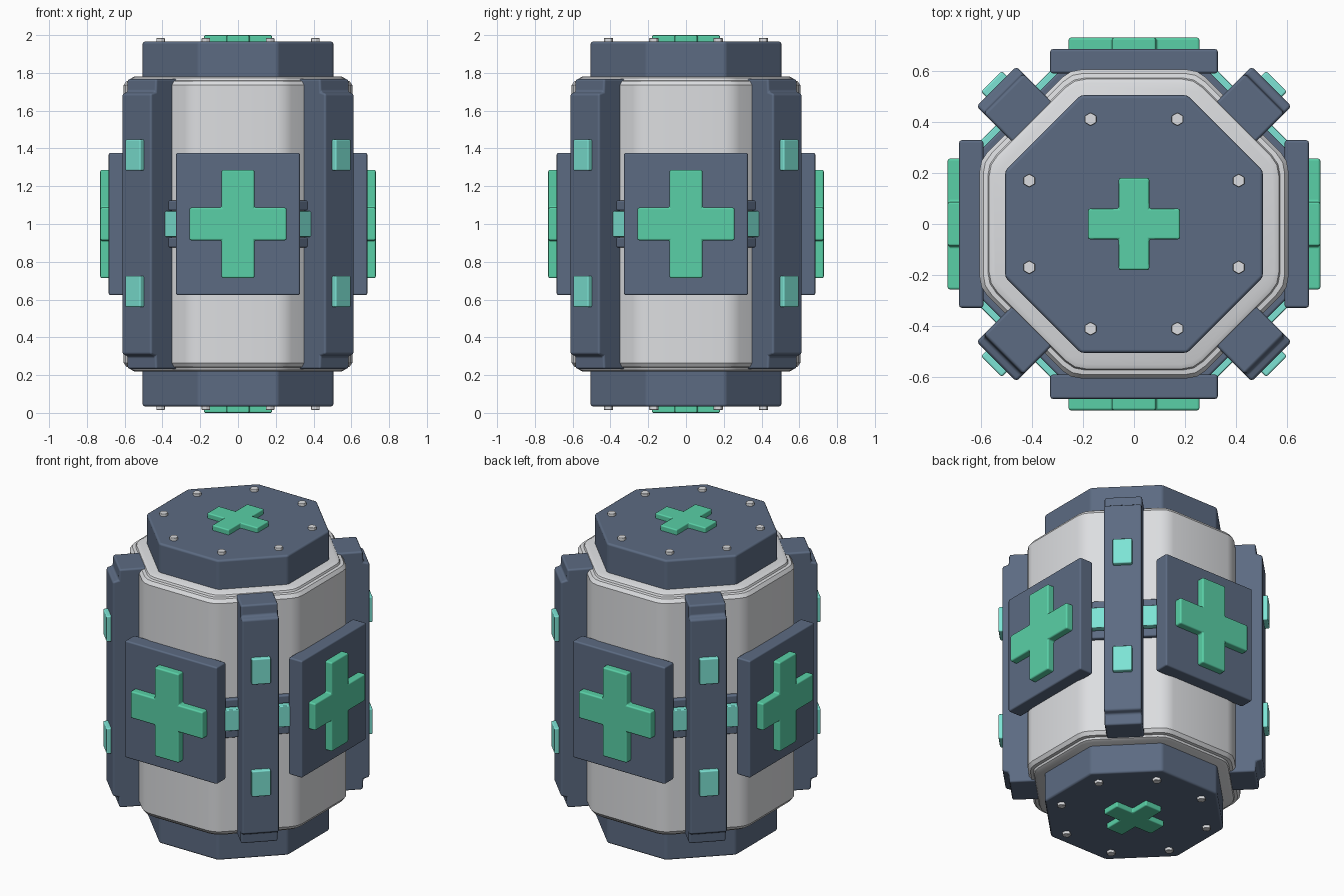
import bpy, bmesh, math
from mathutils import Matrix, Vector

cube = bpy.data.objects.get("Cube")
if cube:
    bpy.data.objects.remove(cube, do_unlink=True)


def material(name, rgb):
    m = bpy.data.materials.new(name)
    m.use_nodes = True
    m.diffuse_color = (*rgb, 1)
    bsdf = next(n for n in m.node_tree.nodes if n.type == 'BSDF_PRINCIPLED')
    bsdf.inputs["Base Color"].default_value = (*rgb, 1)
    return m


SLATE = material("slate blue", (0.107, 0.147, 0.225))
WHITE = material("off white", (0.72, 0.73, 0.75))
GREEN = material("mint green", (0.10, 0.63, 0.385))
TEAL = material("pale teal", (0.205, 0.77, 0.66))

MID = 1.0
UP = Matrix.Translation((0, 0, MID))


def finish(name, bm, mat, matrix, bevel=0.0):
    bmesh.ops.recalc_face_normals(bm, faces=bm.faces)
    me = bpy.data.meshes.new(name)
    bm.to_mesh(me)
    bm.free()
    me.materials.append(mat)
    ob = bpy.data.objects.new(name, me)
    bpy.context.collection.objects.link(ob)
    ob.matrix_world = matrix
    if bevel:
        me.polygons.foreach_set("use_smooth", [True] * len(me.polygons))
        mod = ob.modifiers.new("soft edges", 'BEVEL')
        mod.width = bevel
        mod.segments = 2
        mod.limit_method = 'ANGLE'
        mod.harden_normals = True
    return ob


def prism(name, outline, z0, z1, mat, matrix, bevel=0.0):
    """Extrude a flat outline along local z."""
    bm = bmesh.new()
    face = bm.faces.new([bm.verts.new((x, y, z0)) for x, y in outline])
    new = bmesh.ops.extrude_face_region(bm, geom=[face])["geom"]
    bmesh.ops.translate(bm, vec=(0, 0, z1 - z0),
                        verts=[v for v in new if isinstance(v, bmesh.types.BMVert)])
    return finish(name, bm, mat, matrix, bevel)


def rect(w, h):
    return [(-w, -h), (w, -h), (w, h), (-w, h)]


def ngon(n, radius, turn=0.0):
    return [(radius * math.cos(math.tau * i / n + turn),
             radius * math.sin(math.tau * i / n + turn)) for i in range(n)]


def octagon(apothem):
    return ngon(8, apothem / math.cos(math.pi / 8), math.pi / 8)


def soft_octagon(apothem, cut):
    """Octagon whose corners are rounded with three points."""
    corners = [Vector(p) for p in octagon(apothem)]
    pts = []
    for i, c in enumerate(corners):
        before = (corners[i - 1] - c).normalized() * cut
        after = (corners[(i + 1) % 8] - c).normalized() * cut
        pts += [c + before, c + (before + after) * 0.25, c + after]
    return pts


def cross(w, h, arm):
    return [(arm, -h), (arm, -arm), (w, -arm), (w, arm), (arm, arm), (arm, h),
            (-arm, h), (-arm, arm), (-w, arm), (-w, -arm), (-arm, -arm), (-arm, -h)]


def facing(angle):
    """Local z points outward at the angle, local y points up."""
    return UP @ Matrix.Rotation(angle, 4, 'Z') @ Matrix(
        ((0, 0, 1, 0), (1, 0, 0, 0), (0, 1, 0, 0), (0, 0, 0, 1)))


# Main shell with a stepped rim at both ends
upper = [(0.605, 0.735), (0.59, 0.757), (0.572, 0.76), (0.567, 0.772), (0.55, 0.78)]
profile = [(a, -z) for a, z in reversed(upper)] + upper
bm = bmesh.new()
rings = [[bm.verts.new((p.x, p.y, z)) for p in soft_octagon(a, 0.045)] for a, z in profile]
for low, high in zip(rings, rings[1:]):
    for i in range(len(low)):
        j = (i + 1) % len(low)
        bm.faces.new((low[i], low[j], high[j], high[i]))
bm.faces.new(rings[0])
bm.faces.new(rings[-1])
shell = finish("main_shell", bm, WHITE, UP)
bpy.ops.object.select_all(action='DESELECT')
shell.select_set(True)
bpy.context.view_layer.objects.active = shell
bpy.ops.object.shade_smooth_by_angle(angle=math.radians(30))

# End caps with bolts and a cross
for end, flip in (("top", 0), ("bottom", math.pi)):
    m = UP @ Matrix.Rotation(flip, 4, 'X')
    prism(end + "_cap", octagon(0.505), 0.70, 0.967, SLATE, m, 0.014)
    prism(end + "_cross", cross(0.18, 0.18, 0.06), 0.95, 1.0, GREEN, m, 0.008)
    for i, (x, y) in enumerate(ngon(8, 0.444, math.pi / 8)):
        prism(f"{end}_bolt_{i + 1}", ngon(6, 0.026, math.pi / 6), 0.95, 0.985, WHITE,
              m @ Matrix.Translation((x, y, 0)), 0.004)

# Waist band: a glowing strip between two rails
prism("waist_light_band", octagon(0.655), -0.068, 0.068, TEAL, UP, 0.006)
for side, z in (("upper", 0.098), ("lower", -0.098)):
    prism(side + "_waist_rail", octagon(0.63), z - 0.027, z + 0.027, SLATE, UP, 0.01)

# Side plates with crosses
for i, side in enumerate(("left", "back", "right", "front")):
    m = facing(i * math.pi / 2)
    prism(side + "_plate", rect(0.328, 0.377), 0.59, 0.685, SLATE, m, 0.01)
    prism(side + "_cross", cross(0.257, 0.287, 0.087), 0.67, 0.73, GREEN, m, 0.01)

# Corner bars with stepped ends and two lights each
half_bar = [(0.50, 0.768), (0.722, 0.768), (0.726, 0.70), (0.762, 0.69)]
bar = half_bar + [(r, -z) for r, z in reversed(half_bar)]
for i, side in enumerate(("back_left", "back_right", "front_right", "front_left")):
    angle = math.pi / 4 + i * math.pi / 2
    stand = UP @ Matrix.Rotation(angle, 4, 'Z') @ Matrix.Rotation(math.pi / 2, 4, 'X')
    prism(side + "_bar", bar, -0.11, 0.11, SLATE, stand, 0.012)
    for level, z in (("upper", 0.365), ("lower", -0.357)):
        prism(f"{side}_{level}_light", rect(0.057, 0.083), 0.74, 0.79, TEAL,
              facing(angle) @ Matrix.Translation((0, z, 0)), 0.008)
